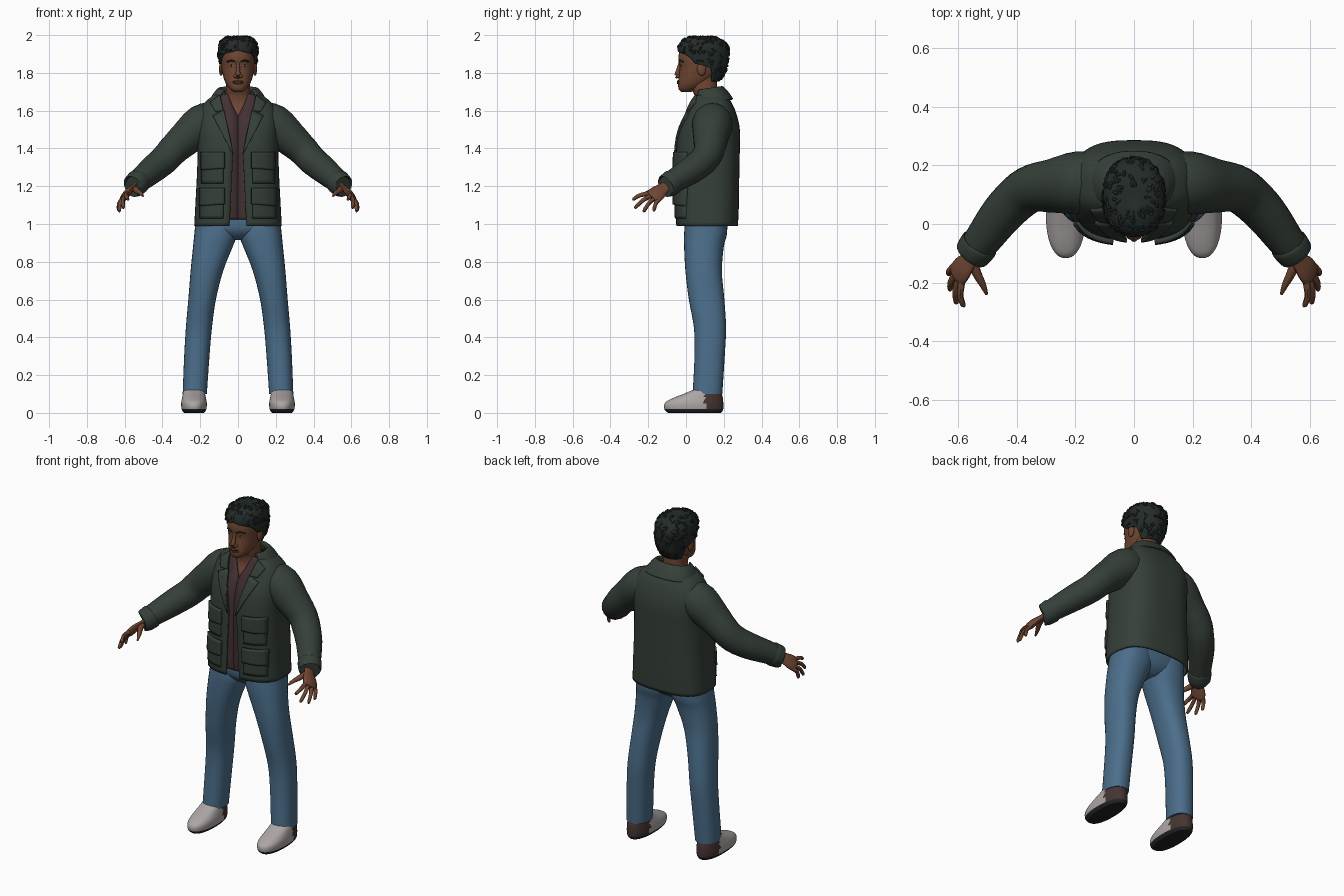
import bpy, bmesh, math, random
from mathutils import Vector, Matrix

if "Cube" in bpy.data.objects:
    bpy.data.objects.remove(bpy.data.objects["Cube"])

random.seed(4)


def material(name, *rgb):
    m = bpy.data.materials.new(name)
    m.diffuse_color = (*rgb, 1)
    m.use_nodes = True
    m.node_tree.nodes["Principled BSDF"].inputs["Base Color"].default_value = m.diffuse_color
    return m


JACKET = material("dark green cloth", .036, .050, .040)
SHIRT = material("maroon cloth", .055, .030, .033)
DENIM = material("blue denim", .070, .155, .255)
SKIN = material("brown skin", .160, .062, .032)
LIP = material("dark skin", .095, .035, .022)
HAIR = material("black hair", .017, .024, .022)
SHOE = material("light grey canvas", .42, .38, .38)
HEEL = material("brown heel", .060, .035, .032)
SOLE = material("black sole", .018, .018, .018)
EYE = material("eye white", .40, .34, .30)


def finish(name, bm, mats, mirror=False, thick=0, rule=None, recalc=True):
    if recalc:
        bmesh.ops.recalc_face_normals(bm, faces=bm.faces)
    bm.normal_update()
    if rule:
        for f in bm.faces:
            f.material_index = rule(f)
    me = bpy.data.meshes.new(name)
    bm.to_mesh(me)
    bm.free()
    ob = bpy.data.objects.new(name, me)
    bpy.context.collection.objects.link(ob)
    for m in (mats if isinstance(mats, list) else [mats]):
        me.materials.append(m)
    bpy.ops.object.select_all(action='DESELECT')
    ob.select_set(True)
    bpy.context.view_layer.objects.active = ob
    bpy.ops.object.shade_smooth_by_angle(angle=math.radians(45))
    if thick:
        s = ob.modifiers.new("thickness", 'SOLIDIFY')
        s.thickness, s.offset = abs(thick), (-1 if thick > 0 else 1)
    if mirror:
        ob.modifiers.new("mirror", 'MIRROR')
    return ob


def dense(rows, sub=4):
    """Smooth interpolation between neighbouring sections."""
    out = []
    for i in range(len(rows) - 1):
        p = [rows[max(0, min(len(rows) - 1, i + k))] for k in (-1, 0, 1, 2)]
        for j in range(sub):
            t = j / sub
            out.append(tuple(.5 * (2*b + (c-a)*t + (2*a-5*b+4*c-d)*t*t + (3*b-a-3*c+d)*t**3)
                             for a, b, c, d in zip(*p)))
    return out + [tuple(rows[-1])]


def table(pts, z):
    for (a, u), (b, v) in zip(pts, pts[1:]):
        if z <= b:
            return u + (v - u) * max(0, (z - a) / (b - a))
    return pts[-1][1]


def ring_point(row, t, e, tilt=0):
    z, yf, yb, rx, cx = row
    s, c, ry = math.sin(t), math.cos(t), (yb - yf) / 2
    x = cx + rx * math.copysign(abs(s) ** (2 / e), s)
    dy = -ry * math.copysign(abs(c) ** (2 / e), c)
    return Vector((x, (yf + yb) / 2 + dy, z + tilt * dy))


def pad(rows):
    return dense([r if len(r) == 5 else (*r, 0) for r in rows])


def loft(bm, rows, e=2.2, n=36, start=None, tilt=0, caps=True):
    """Stacked rings of (z, front, back, half width); start(row) opens the front."""
    rings = []
    for r in rows:
        a = start(r) if start else 0
        k = n + 1 if start else n
        rings.append([bm.verts.new(ring_point(r, a + (2*math.pi - 2*a) * i / n, e, tilt)) for i in range(k)])
    for p, q in zip(rings, rings[1:]):
        for i in range(n):
            j = (i + 1) % len(p)
            bm.faces.new((p[i], p[j], q[j], q[i]))
    if caps:
        bm.faces.new(rings[0][::-1])
        bm.faces.new(rings[-1])


def tube(bm, pts, n=14, flat=1, wide=(0, 0, 1), sub=3):
    pts, rings = dense(pts, sub), []
    for i, p in enumerate(pts):
        d = (Vector(pts[min(i+1, len(pts)-1)][:3]) - Vector(pts[max(i-1, 0)][:3])).normalized()
        w = Vector(wide)
        u = (w - d * w.dot(d)).normalized()
        v = d.cross(u)
        rings.append([bm.verts.new(Vector(p[:3]) + p[3] * (u * math.cos(a) + v * flat * math.sin(a)))
                      for a in (2 * math.pi * k / n for k in range(n))])
    for p, q in zip(rings, rings[1:]):
        for i in range(n):
            bm.faces.new((p[i], p[(i+1) % n], q[(i+1) % n], q[i]))
    bm.faces.new(rings[0][::-1])
    bm.faces.new(rings[-1])


def ball(bm, loc, size):
    bmesh.ops.create_uvsphere(bm, u_segments=14, v_segments=8, radius=1,
                              matrix=Matrix.Translation(loc) @ Matrix.Diagonal((*size, 1)))


def front(rows, x, z, e):
    """Front surface of a loft at x, z."""
    yf, yb, rx = (table([(r[0], r[k]) for r in rows], z) for k in (1, 2, 3))
    u = min(.97, abs(x / rx))
    return (yf + yb) / 2 - (yb - yf) / 2 * (1 - u ** e) ** (1 / e)


def patch(bm, corners, lift, n=8):
    """Quad in x, z draped on the jacket front."""
    a, b, c, d = (Vector(p) for p in corners)
    g = []
    for j in range(n + 1):
        p, q = a.lerp(d, j / n), b.lerp(c, j / n)
        line = [p.lerp(q, i / n) for i in range(n + 1)]
        g.append([bm.verts.new((v.x, front(jacket, v.x, v.y, JE) - lift, v.y)) for v in line])
    for j in range(n):
        for i in range(n):
            bm.faces.new((g[j][i], g[j][i+1], g[j+1][i+1], g[j+1][i]))


# Jacket body, open down the front
JE = 2.8
base = [(.99, -.052, .275, .232), (1.1, -.055, .28, .226), (1.25, -.055, .282, .218), (1.4, -.052, .285, .213),
        (1.5, -.035, .285, .215), (1.58, 0, .268, .21), (1.64, .025, .243, .18), (1.685, .045, .212, .125)]
jacket = pad(base)
GAP = [(.99, .045), (1.38, .026), (1.5, .05), (1.6, .076), (1.69, .098)]


def edge_angle(pts, e):
    return lambda r: math.asin(min(.98, table(pts, r[0]) / r[3]) ** (e / 2))


bm = bmesh.new()
loft(bm, jacket, JE, 56, edge_angle(GAP, JE), caps=False)
finish("jacket_body", bm, JACKET, thick=.01, recalc=False)

# Collar around the neck, lapels, pockets
bm = bmesh.new()
loft(bm, pad([(1.645, .02, .25, .155), (1.68, .03, .228, .137), (1.712, .045, .202, .113), (1.718, .055, .185, .098),
              (1.69, .055, .185, .092)]), 2.3, 40, lambda r: .75, .15, False)
finish("jacket_collar", bm, JACKET, thick=.008, recalc=False)
bm = bmesh.new()
patch(bm, [(.024, 1.37), (.036, 1.385), (.135, 1.575), (.074, 1.605)], .01)
patch(bm, [(.077, 1.60), (.122, 1.598), (.15, 1.645), (.098, 1.685)], .012)
finish("lapels", bm, JACKET, mirror=True, thick=.014, recalc=False)
bm = bmesh.new()
for x0, x1, z0, z1 in ((.078, .195, 1.215, 1.36), (.078, .203, 1.03, 1.17)):
    patch(bm, [(x0, z0), (x1, z0), (x1, z1), (x0, z1)], .009)
    patch(bm, [(x0 - .006, z1 - .065), (x1 + .004, z1 - .075), (x1 + .004, z1 + .02), (x0 - .006, z1 + .02)], .019)
finish("pockets", bm, JACKET, mirror=True, thick=.018, recalc=False)

# Sleeves and turned cuffs
bm = bmesh.new()
tube(bm, [(.11, .14, 1.555, .095), (.19, .14, 1.525, .108), (.28, .13, 1.45, .092), (.345, .122, 1.39, .082),
          (.39, .095, 1.34, .078), (.45, .035, 1.29, .073), (.51, -.045, 1.24, .064), (.545, -.092, 1.208, .058)], 24)
tube(bm, [(.524, -.064, 1.228, .058), (.528, -.07, 1.224, .066), (.552, -.102, 1.201, .062),
          (.556, -.107, 1.198, .054)], 24)
finish("sleeves", bm, JACKET, mirror=True)

# Shirt with a V neck
bm = bmesh.new()
shirt = pad([(z + (.035 if i == 0 else .005), f + .013, b - .025, w - .025) for i, (z, f, b, w) in enumerate(base)])
VEE = [(1.0, .0), (1.57, .0), (1.62, .026), (1.69, .055)]
loft(bm, shirt, JE, 48, edge_angle(VEE, JE), caps=False)
finish("shirt", bm, SHIRT, thick=.006, recalc=False)

# Neck and upper chest
bm = bmesh.new()
loft(bm, pad([(1.48, .0, .2, .1), (1.57, .022, .2, .1), (1.63, .046, .18, .085), (1.68, .045, .165, .068),
              (1.72, .03, .165, .064), (1.79, .03, .165, .064)]), 2.4)
finish("neck", bm, SKIN)

# Jeans
bm = bmesh.new()
loft(bm, pad([(.10, .035, .192, .064, .229), (.3, .045, .205, .067, .218), (.45, .042, .212, .069, .207),
              (.6, .015, .203, .073, .190), (.75, -.003, .19, .086, .165), (.88, -.01, .2, .105, .133),
              (.95, -.01, .217, .114, .117), (1.06, .0, .22, .11, .111)]), 2.3, 32)
finish("jean_legs", bm, DENIM, mirror=True)
bm = bmesh.new()
loft(bm, pad([(.915, .05, .16, .05), (.94, .015, .195, .12), (.98, -.008, .215, .205), (1.06, -.01, .225, .215),
              (1.1, -.005, .225, .205)]), 2.4)
finish("jean_hips", bm, DENIM)


# Shoes: black sole, grey front, brown heel
def shoe_rule(f):
    c = f.calc_center_median()
    if c.z < .018:
        return 2
    return 1 if c.y > .1 else 0


bm = bmesh.new()
loft(bm, pad([(0, -.095, .185, .052, .233), (.015, -.112, .196, .064, .233), (.04, -.116, .198, .068, .233),
              (.06, -.104, .197, .067, .233), (.08, -.065, .195, .063, .233), (.1, -.015, .19, .059, .233),
              (.125, .045, .188, .055, .231)]), 2.3, 48)
finish("shoes", bm, [SHOE, HEEL, SOLE], mirror=True, rule=shoe_rule)

# Hands with four fingers and a thumb
bm = bmesh.new()
W = Vector((-.33, -.83, .44))
tube(bm, [(.535, -.08, 1.215, .03), (.56, -.12, 1.19, .034), (.585, -.15, 1.165, .046), (.602, -.173, 1.143, .046),
          (.606, -.18, 1.137, .034)], 16, .42, W)
knuckle = Vector((.599, -.168, 1.147))
for off, tip in ((.034, (.583, -.283, 1.13)), (.012, (.608, -.272, 1.085)),
                 (-.012, (.63, -.226, 1.066)), (-.033, (.634, -.172, 1.07))):
    b, t = knuckle + W * off, Vector(tip)
    mid = b.lerp(t, .5) + Vector((.008, -.004, .006))
    tube(bm, [(*b, .0125), (*mid, .011), (*b.lerp(t, .93), .009), (*t, .004)], 8)
tube(bm, [(.553, -.12, 1.19, .018), (.538, -.165, 1.178, .016), (.515, -.21, 1.162, .011), (.503, -.24, 1.148, .005)], 8)
finish("hands", bm, SKIN, mirror=True)

# Head with nose and ears
HE = 2.2
head = pad([(1.70, -.025, .03, .022), (1.712, -.038, .06, .042), (1.74, -.042, .11, .063), (1.78, -.038, .16, .078),
            (1.83, -.033, .19, .087), (1.88, -.04, .2, .09), (1.93, -.028, .195, .085), (1.965, .01, .16, .06),
            (1.98, .05, .12, .03)])
bm = bmesh.new()
loft(bm, head, HE, 40)
tube(bm, [(0, -.03, 1.858, .008), (0, -.04, 1.82, .010), (0, -.047, 1.788, .014), (0, -.042, 1.774, .009)], 12)
for s in (1, -1):
    ball(bm, (s * .014, -.041, 1.782), (.011, .012, .009))
    ball(bm, (s * .09, .082, 1.82), (.011, .024, .036))
finish("head", bm, SKIN)

# Lips, eyes, pupils and brows
bm = bmesh.new()
for z in (1.755, 1.746):
    tube(bm, [(x, front(head, x, z, HE) - .001, z, r) for x, r in ((-.028, .002), (0, .0065), (.028, .002))], 8)
finish("lips", bm, LIP)
for name, mat, size in (("eyes", EYE, (.013, .004, .0055)), ("pupils", SOLE, (.0055, .006, .0055))):
    bm = bmesh.new()
    ball(bm, (.036, front(head, .036, 1.84, HE), 1.84), size)
    finish(name, bm, mat, mirror=True)
bm = bmesh.new()
tube(bm, [(x, front(head, x, z, HE), z, .0045) for x, z in ((.016, 1.858), (.036, 1.866), (.058, 1.858))], 8)
finish("eyebrows", bm, HAIR, mirror=True)

# Hair cap with a hairline that drops behind the ears
hair = pad([(1.755, .0, .178, .074), (1.8, -.025, .208, .09), (1.85, -.043, .222, .101), (1.9, -.046, .227, .105),
            (1.94, -.042, .224, .104), (1.97, -.025, .198, .091), (1.988, .01, .16, .066), (1.994, .05, .12, .03)])
LINE = [(1.755, 2.1), (1.83, 1.85), (1.85, 1.3), (1.885, 1.05), (1.905, .7), (1.915, .0)]
bm = bmesh.new()
loft(bm, hair, HE, 48, lambda r: table(LINE, r[0]), caps=False)
bm.faces.new([v for v in bm.verts][-49:])
finish("hair_cap", bm, HAIR, thick=.02, recalc=False)

# Short twisted strands over the hair
bm = bmesh.new()
for i in range(260):
    k = random.randint(1, len(hair) - 4)
    t = random.uniform(0, 2 * math.pi)
    lo = table(LINE, hair[k][0]) + .08
    if min(t, 2 * math.pi - t) < lo:
        continue
    dt, dk = random.choice(((.12, 0), (.03, 1), (.03, 1), (-.09, 1)))
    pts = [ring_point(hair[k + dk * j], t + dt * j, HE) for j in range(3)]
    tube(bm, [(*p, r) for p, r in zip(pts, (.004, .0065, .004))], 6, sub=2, wide=(.3, .2, .9))
finish("hair_strands", bm, HAIR)
